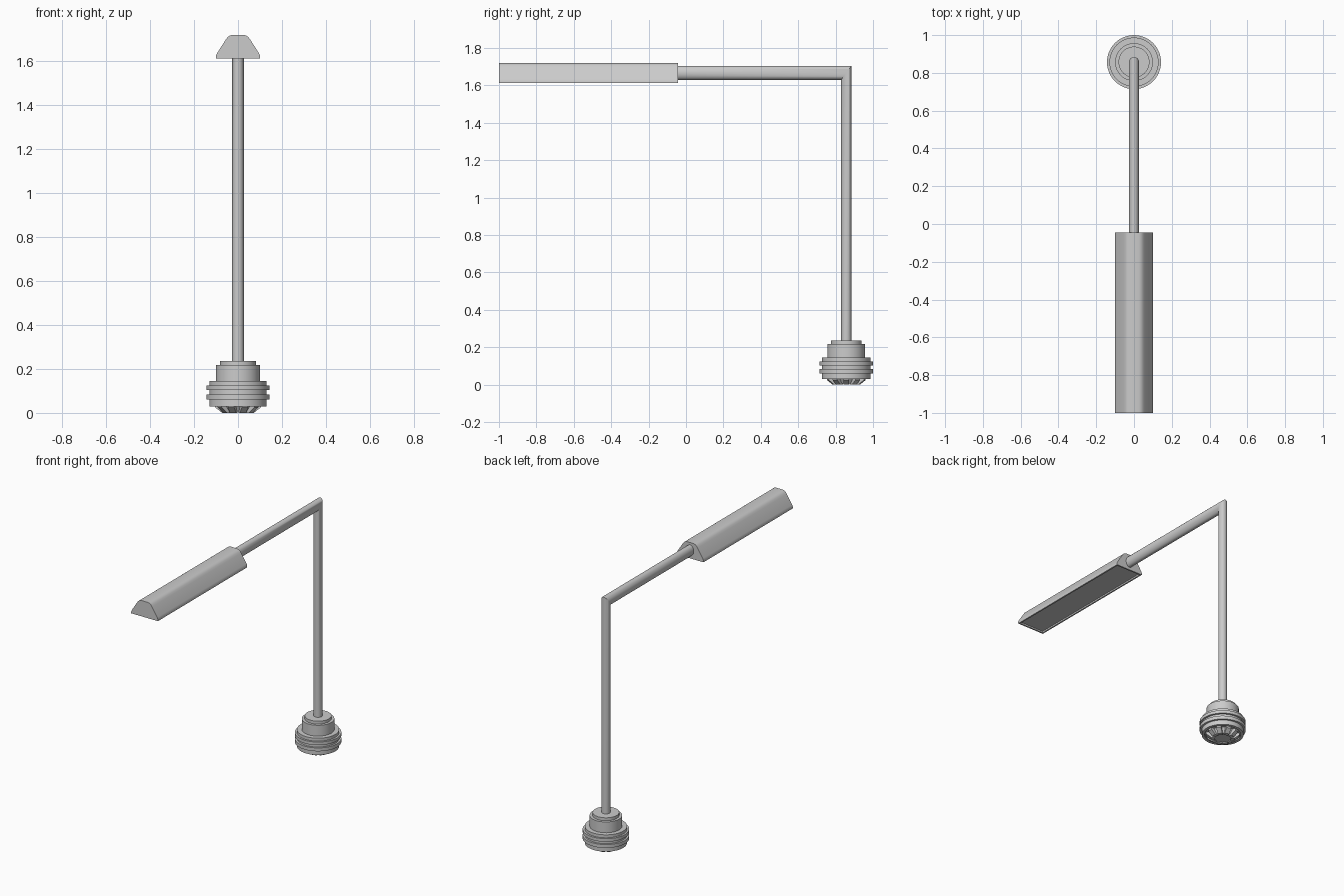
import bpy, bmesh, math
from mathutils import Vector, Matrix

cube = bpy.data.objects.get("Cube")
if cube:
    bpy.data.objects.remove(cube, do_unlink=True)

grey = bpy.data.materials.new("satin grey metal")
grey.use_nodes = True
grey.diffuse_color = (0.6, 0.6, 0.6, 1)
grey.node_tree.nodes["Principled BSDF"].inputs["Base Color"].default_value = grey.diffuse_color

BASE_Y = 0.857


def finish(bm, name, angle=35):
    """Turn a bmesh into an object, smooth except at sharp corners."""
    bmesh.ops.remove_doubles(bm, verts=bm.verts, dist=1e-5)
    bmesh.ops.recalc_face_normals(bm, faces=bm.faces)
    for f in bm.faces:
        f.smooth = True
    for e in bm.edges:
        if len(e.link_faces) == 2:
            e.smooth = e.calc_face_angle(0) < math.radians(angle)
    mesh = bpy.data.meshes.new(name)
    bm.to_mesh(mesh)
    bm.free()
    mesh.materials.append(grey)
    obj = bpy.data.objects.new(name, mesh)
    bpy.context.collection.objects.link(obj)
    return obj


def lathe(name, profile, steps=48):
    bm = bmesh.new()
    verts = [bm.verts.new((r, 0, z)) for r, z in profile]
    edges = [bm.edges.new(pair) for pair in zip(verts, verts[1:])]
    bmesh.ops.spin(bm, geom=verts + edges, cent=(0, 0, 0), axis=(0, 0, 1),
                   angle=math.tau, steps=steps)
    obj = finish(bm, name)
    obj.location.y = BASE_Y
    return obj


def prism(bm, points, shift):
    """Extrude a closed outline and return the new faces."""
    face = bm.faces.new([bm.verts.new(p) for p in points])
    out = bmesh.ops.extrude_face_region(bm, geom=[face], use_keep_orig=True)
    verts = [g for g in out["geom"] if isinstance(g, bmesh.types.BMVert)]
    bmesh.ops.translate(bm, verts=verts, vec=shift)


# Stepped round base with two raised rings
lathe("base", [
    (0, 0.237), (0.082, 0.237), (0.082, 0.217), (0.1, 0.217), (0.1, 0.144),
    (0.13, 0.144), (0.13, 0.124), (0.143, 0.124), (0.143, 0.103), (0.13, 0.103),
    (0.13, 0.084), (0.143, 0.084), (0.143, 0.061), (0.13, 0.061), (0.13, 0.03),
    (0.112, 0.03), (0.112, 0.038), (0, 0.038)])

# Tapered plug under the base, ringed by teeth
lathe("base_plug", [(0, 0.04), (0.085, 0.04), (0.062, 0.006), (0, 0.006)], 32)

TEETH = 10
bm = bmesh.new()
outline = [(0.105, 0.04), (0.103, 0.024), (0.072, 0), (0.05, 0), (0.05, 0.04)]
for i in range(TEETH):
    turn = Matrix.Rotation(math.tau * i / TEETH, 3, 'Z')
    prism(bm, [turn @ Vector((r, -0.015, z)) for r, z in outline],
          turn @ Vector((0, 0.03, 0)))
finish(bm, "base_teeth").location.y = BASE_Y

# Upright post and horizontal arm, mitred at the corner
SIDES, RX, RZ, ARM_Z = 24, 0.027, 0.037, 1.667
bm = bmesh.new()
rings = [[], [], []]
for i in range(SIDES):
    a = math.tau * i / SIDES
    x, y, z = RX * math.cos(a), BASE_Y + RX * math.sin(a), ARM_Z + RZ * math.sin(a)
    for ring, co in zip(rings, [(x, y, 0.23), (x, y, z), (x, -0.05, z)]):
        ring.append(bm.verts.new(co))
for low, high in zip(rings, rings[1:]):
    for i in range(SIDES):
        j = (i + 1) % SIDES
        bm.faces.new((low[i], low[j], high[j], high[i]))
bm.faces.new(rings[0])
bm.faces.new(rings[2])
finish(bm, "post_and_arm")

# Long lamp head with a rounded ridge and a recessed underside
half = [(0.1, 1.612), (0.1, 1.624), (0.095, 1.636), (0.056, 1.697),
        (0.048, 1.708), (0.038, 1.716), (0.026, 1.719)]
section = half + [(-x, z) for x, z in reversed(half)]
bm = bmesh.new()
prism(bm, [(x, -1, z) for x, z in section], (0, 0.956, 0))
bmesh.ops.recalc_face_normals(bm, faces=bm.faces)
under = [f for f in bm.faces if f.normal.z < -0.9]
bmesh.ops.inset_region(bm, faces=under, thickness=0.01, use_even_offset=True)
wall = bmesh.ops.extrude_face_region(bm, geom=under)
bmesh.ops.translate(bm, vec=(0, 0, 0.01),
                    verts=[g for g in wall["geom"] if isinstance(g, bmesh.types.BMVert)])
bmesh.ops.delete(bm, geom=[f for f in under if f.is_valid], context='FACES_ONLY')
finish(bm, "lamp_head", 40)
